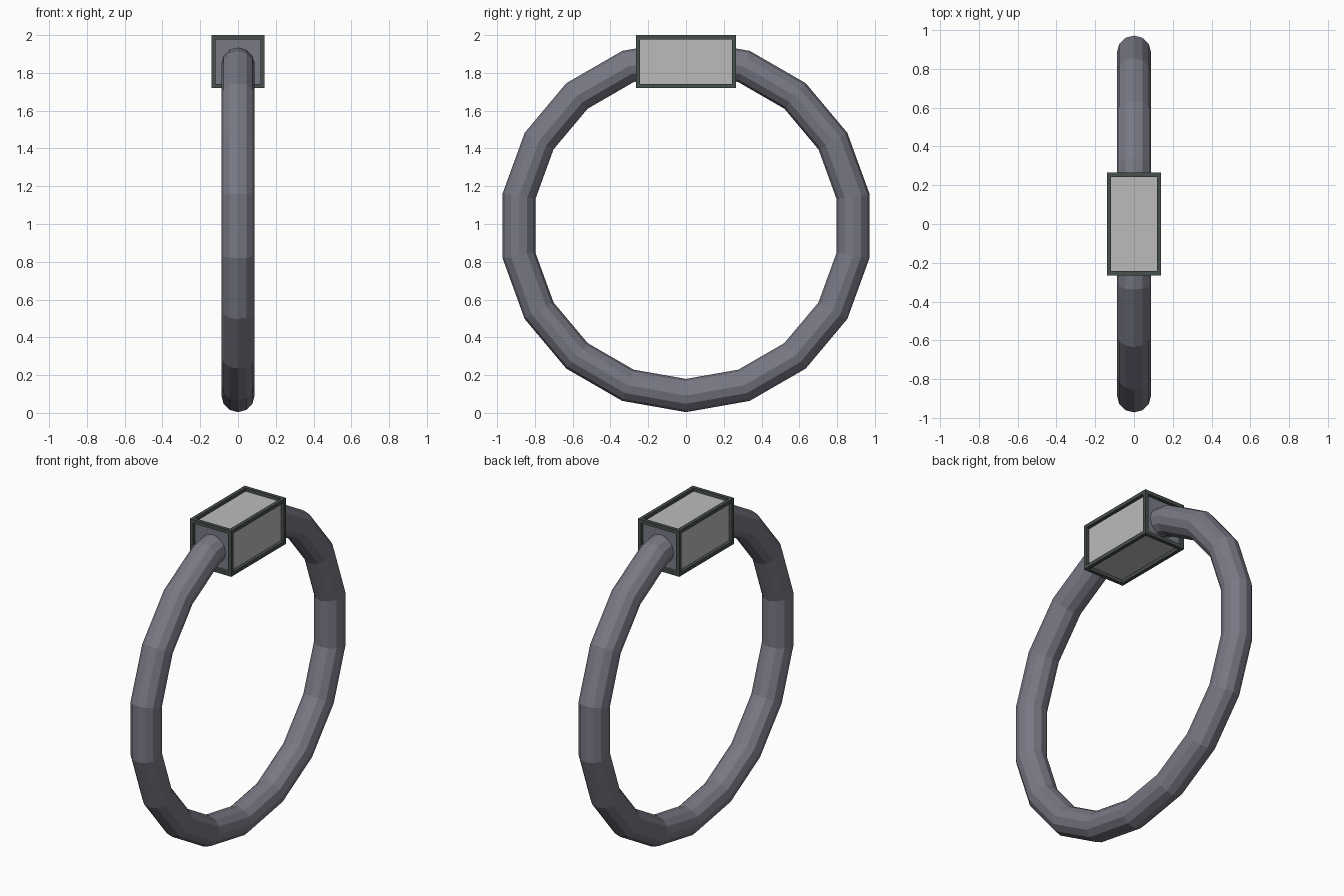
import bpy, bmesh, math
from mathutils import Matrix

if "Cube" in bpy.data.objects:
    bpy.data.objects.remove(bpy.data.objects["Cube"])


def material(name, rgb):
    m = bpy.data.materials.new(name)
    m.diffuse_color = (*rgb, 1)
    m.use_nodes = True
    m.node_tree.nodes["Principled BSDF"].inputs["Base Color"].default_value = m.diffuse_color
    return m


ring_mat = material("slate", (0.19, 0.19, 0.235))
frame_mat = material("dark_iron", (0.065, 0.08, 0.075))
panel_mat = material("pale_panel", (0.5, 0.5, 0.5))

# Ring: 18-sided hoop standing in the YZ plane
bpy.ops.mesh.primitive_torus_add(major_segments=18, minor_segments=12,
                                 major_radius=0.898, minor_radius=0.088)
ring = bpy.context.object
ring.name = "ring"
ring.data.transform(Matrix.Translation((0, 0, 0.99)) @ Matrix.Rotation(math.pi / 2, 4, 'Y'))
ring.data.materials.append(ring_mat)

# Clasp box: dark frame edges around recessed panels
bm = bmesh.new()
bmesh.ops.create_cube(bm, size=1, matrix=Matrix.Translation((0, 0, 1.86))
                      @ Matrix.Diagonal((0.28, 0.53, 0.28, 1)))
panels = list(bm.faces)
bmesh.ops.inset_individual(bm, faces=panels, thickness=0.031)
bmesh.ops.inset_individual(bm, faces=panels, thickness=0, depth=-0.02)
for f in panels:
    f.material_index = 2 if abs(f.normal.y) > 0.5 else 1
mesh = bpy.data.meshes.new("clasp_box")
bm.to_mesh(mesh)
bm.free()
for m in (frame_mat, panel_mat, ring_mat):
    mesh.materials.append(m)
bpy.context.collection.objects.link(bpy.data.objects.new("clasp_box", mesh))
